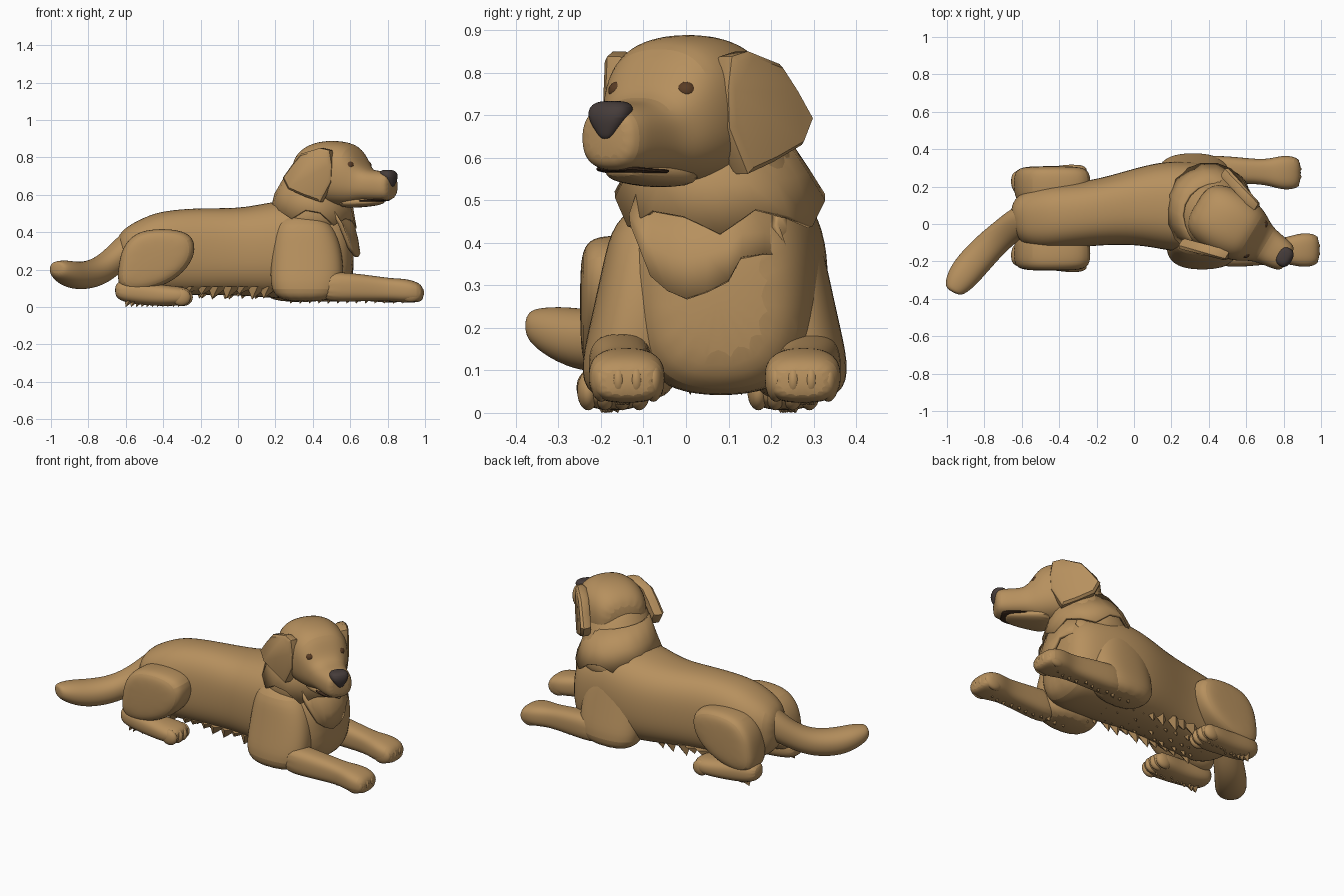
import bpy, bmesh, math, random
from mathutils import Vector as V, Matrix

random.seed(4)


def mat(name, c):
    m = bpy.data.materials.new(name)
    m.diffuse_color = (*c, 1)
    return m


FUR = mat("golden fur", (0.47, 0.28, 0.112))
NOSE = mat("nose dark", (0.06, 0.045, 0.042))
EYE = mat("eye brown", (0.10, 0.045, 0.018))
MOUTH = mat("mouth dark", (0.06, 0.03, 0.015))
HEAD = Matrix.Translation((0.49, 0.013, 0)) @ Matrix.Rotation(math.radians(-31), 4, 'Z')
I4 = Matrix.Identity(4)


def finish(name, bm, m=FUR, M=I4, sub=0):
    bmesh.ops.transform(bm, matrix=M, verts=bm.verts)
    bmesh.ops.recalc_face_normals(bm, faces=bm.faces)
    me = bpy.data.meshes.new(name)
    bm.to_mesh(me)
    bm.free()
    me.materials.append(m)
    ob = bpy.data.objects.new(name, me)
    bpy.context.collection.objects.link(ob)
    if sub:
        ob.modifiers.new("smooth", 'SUBSURF').levels = sub
        ob.modifiers["smooth"].render_levels = sub
    return ob


def bridge(bm, a, b, closed=True):
    n = len(a)
    for i in range(n if closed else n - 1):
        j = (i + 1) % n
        bm.faces.new((a[i], a[j], b[j], b[i]))


def loft(name, rings, m=FUR, M=I4, n=16, power=2.5, sub=2):
    """Skin superelliptic rings given as (centre, u, v)."""
    bm = bmesh.new()
    loops = []
    f = lambda t: math.copysign(abs(t) ** (2 / power), t)
    for c, u, v in rings:
        angles = [2 * math.pi * (i + 0.5) / n for i in range(n)]
        loops.append([bm.verts.new(V(c) + V(u) * f(math.cos(a)) + V(v) * f(math.sin(a))) for a in angles])
    for a, b in zip(loops, loops[1:]):
        bridge(bm, a, b)
    bm.faces.new(loops[0])
    bm.faces.new(loops[-1])
    return finish(name, bm, m, M, sub)


def sweep(name, pts, **kw):
    """Upright rings along a path of (x, y, z, half width, half height)."""
    rings = []
    for i, (x, y, z, w, h) in enumerate(pts):
        a, b = pts[max(i - 1, 0)], pts[min(i + 1, len(pts) - 1)]
        t = V((b[0] - a[0], b[1] - a[1], 0)).normalized()
        rings.append(((x, y, z), V((-t.y, t.x, 0)) * w, V((0, 0, h))))
    return loft(name, rings, **kw)


def stack(name, pts, **kw):
    """Level rings of (z, x, y, radius x, radius y)."""
    return loft(name, [((x, y, z), (rx, 0, 0), (0, ry, 0)) for z, x, y, rx, ry in pts], **kw)


def pillow(name, outline, layers, M=I4, skew=0.0, sub=2):
    """Outline in x,z skinned through layers of (y, scale)."""
    bm = bmesh.new()
    n = len(outline)
    cx = sum(p[0] for p in outline) / n
    cz = sum(p[1] for p in outline) / n
    loops = [[bm.verts.new((cx + (x - cx) * s, y + skew * x, cz + (z - cz) * s))
              for x, z in outline] for y, s in layers]
    for a, b in zip(loops, loops[1:]):
        bridge(bm, a, b)
    bm.faces.new(loops[0])
    bm.faces.new(loops[-1])
    return finish(name, bm, FUR, M, sub)


def balls(name, centres, radii, m=FUR, M=I4):
    bm = bmesh.new()
    for c in centres:
        bmesh.ops.create_icosphere(bm, subdivisions=3, radius=1,
                                   matrix=Matrix.Translation(c) @ Matrix.Diagonal((*radii, 1)))
    return finish(name, bm, m, M)


def tufts(name, items):
    """Pointed locks given as (base, tip, half-width vector, thickness vector)."""
    bm = bmesh.new()
    for base, tip, u, t in items:
        b, u, t = V(base), V(u), V(t)
        vs = [bm.verts.new(p) for p in (b - u, b + t, b + u, b - t)]
        top = bm.verts.new(tip)
        bm.faces.new(vs)
        for i in range(4):
            bm.faces.new((vs[i], vs[(i + 1) % 4], top))
    return finish(name, bm)


def sheet(name, rows, closed, thick):
    """Thin hanging sheet of fur through rows of points."""
    bm = bmesh.new()
    rows = [[bm.verts.new(p) for p in r] for r in rows]
    for a, b in zip(rows, rows[1:]):
        bridge(bm, a, b, closed)
    mod = finish(name, bm).modifiers.new("thickness", 'SOLIDIFY')
    mod.thickness = thick
    mod.offset = 0


def span(x, y, lo, hi, w):
    return (x, y, (lo + hi) / 2, w, (hi - lo) / 2)


# Torso
sweep("torso", [span(*p) for p in (
    (-0.65, 0.01, 0.20, 0.36, 0.07), (-0.61, 0.02, 0.12, 0.425, 0.14), (-0.5, 0.03, 0.07, 0.485, 0.175),
    (-0.4, 0.04, 0.06, 0.52, 0.18), (-0.2, 0.06, 0.06, 0.535, 0.175), (0.0, 0.09, 0.06, 0.53, 0.205),
    (0.15, 0.10, 0.045, 0.56, 0.24), (0.3, 0.09, 0.04, 0.585, 0.25), (0.45, 0.08, 0.035, 0.56, 0.235),
    (0.56, 0.08, 0.04, 0.51, 0.20), (0.62, 0.075, 0.12, 0.43, 0.12))], power=2.6)

# Neck, with the jagged mane draped over the shoulders
stack("neck", [(0.38, 0.38, 0.08, 0.22, 0.22), (0.5, 0.385, 0.08, 0.22, 0.23), (0.58, 0.405, 0.07, 0.205, 0.205),
               (0.66, 0.43, 0.045, 0.185, 0.185), (0.74, 0.45, 0.02, 0.16, 0.165),
               (0.80, 0.46, 0.015, 0.11, 0.11)], power=2.1)
N = 18
rows = []
for z, cx, cy, rx, ry, jag in ((0.67, 0.43, 0.045, 0.17, 0.17, 0), (0.57, 0.405, 0.075, 0.203, 0.208, 0),
                               (0.49, 0.40, 0.08, 0.228, 0.245, 0.03)):
    rows.append([(cx + rx * math.cos(6.2832 * i / N), cy + ry * math.sin(6.2832 * i / N),
                  z - 0.035 * math.cos(6.2832 * i / N) + jag * (-1.2 if i % 3 == 0 else random.uniform(-0.2, 0.8)))
                 for i in range(N)])
sheet("mane", rows, True, 0.014)

# Chest bib with a ragged lower edge
edge = ((-0.13, 0.44), (-0.095, 0.355), (-0.08, 0.32), (-0.04, 0.285), (0.0, 0.268), (0.05, 0.285), (0.10, 0.31),
        (0.13, 0.365), (0.18, 0.372), (0.24, 0.365), (0.21, 0.44))
bulge = lambda y: 0.645 - 2.6 * (y - 0.06) ** 2
sheet("chest_bib", [[(bulge(y) - 0.05, 0.07 + (y - 0.07) * 0.9, 0.52) for y, z in edge],
                    [(bulge(y) - 0.015, y, 0.6 * z + 0.4 * 0.5) for y, z in edge],
                    [(bulge(y), y, z) for y, z in edge]], False, 0.02)

# Skull with muzzle, in head space (x forward)
sweep("head", [span(x, 0, lo, hi, w) for x, lo, hi, w in (
    (-0.19, 0.62, 0.80, 0.11), (-0.12, 0.55, 0.87, 0.165), (-0.02, 0.54, 0.895, 0.185),
    (0.08, 0.535, 0.89, 0.18), (0.155, 0.54, 0.868, 0.155), (0.2, 0.555, 0.785, 0.125),
    (0.24, 0.565, 0.735, 0.105), (0.31, 0.565, 0.73, 0.093), (0.375, 0.568, 0.722, 0.082),
    (0.395, 0.595, 0.70, 0.055))], M=HEAD, power=2.5)
sweep("lower_jaw", [span(x, 0, lo, hi, w) for x, lo, hi, w in (
    (0.08, 0.525, 0.59, 0.11), (0.2, 0.533, 0.59, 0.085), (0.28, 0.54, 0.585, 0.065),
    (0.335, 0.555, 0.585, 0.04))], M=HEAD)
sweep("mouth", [(x, 0, z, w, 0.008) for x, z, w in (
    (0.2, 0.568, 0.09), (0.27, 0.568, 0.081), (0.33, 0.572, 0.068), (0.362, 0.576, 0.045))], m=MOUTH, M=HEAD, sub=1)

# Nose
stack("nose", [(0.642, 0.387, 0, 0.012, 0.012), (0.662, 0.38, 0, 0.026, 0.03), (0.695, 0.372, 0, 0.042, 0.056),
               (0.722, 0.365, 0, 0.040, 0.054), (0.734, 0.36, 0, 0.025, 0.032)], m=NOSE, M=HEAD)

# Eyes and ears
for s, side in ((-1, "right"), (1, "left")):
    balls("eye_" + side, [(0.176, s * 0.091, 0.757)], (0.027, 0.027, 0.024), EYE, HEAD)
    pillow("ear_" + side, [(-0.05, 0.82), (0.05, 0.85), (0.10, 0.838), (0.112, 0.76), (0.108, 0.67), (0.05, 0.562),
                           (-0.03, 0.59), (-0.12, 0.63), (-0.15, 0.69), (-0.10, 0.76)],
           [(s * 0.15, 0.93), (s * 0.165, 1), (s * 0.198, 1.0), (s * 0.211, 0.9)], HEAD, skew=-s * 0.27, sub=0)

# Limbs: the right side is given, the left is reflected with its own x shift
for side, fy, hy, dx in (("right", lambda y: y, lambda y: y, 0.0),
                         ("left", lambda y: 0.135 - y, lambda y: 0.06 - y, -0.1)):
    stack("upper_arm_" + side, [(z, x + dx / 2, fy(y), rx, ry) for z, x, y, rx, ry in (
        (0.025, 0.36, -0.13, 0.13, 0.09), (0.09, 0.365, -0.135, 0.195, 0.12), (0.2, 0.37, -0.115, 0.2, 0.115),
        (0.35, 0.365, -0.085, 0.185, 0.112), (0.45, 0.35, -0.06, 0.155, 0.115), (0.5, 0.34, -0.02, 0.09, 0.08))])
    sweep("foreleg_" + side, [(x + dx, fy(y), z, w, h) for x, y, z, w, h in (
        (0.42, -0.155, 0.11, 0.08, 0.085), (0.6, -0.155, 0.107, 0.075, 0.078), (0.76, -0.145, 0.097, 0.066, 0.066),
        (0.83, -0.142, 0.092, 0.075, 0.062), (0.89, -0.14, 0.087, 0.093, 0.066), (0.96, -0.138, 0.08, 0.09, 0.056),
        (0.993, -0.138, 0.07, 0.06, 0.035))], power=2.8)
    balls("front_toes_" + side, [(0.942 + dx - abs(o) * 0.3, fy(-0.138) + o, 0.076)
                                 for o in (-0.061, -0.021, 0.021, 0.061)], (0.06, 0.026, 0.05))
    # Thigh, hind foot and toes
    pillow("thigh_" + side, [(-0.64, 0.22), (-0.62, 0.32), (-0.55, 0.40), (-0.44, 0.42), (-0.32, 0.415), (-0.235, 0.38),
                             (-0.225, 0.28), (-0.29, 0.18), (-0.40, 0.11), (-0.55, 0.07), (-0.65, 0.10)],
           [(hy(-0.02), 0.9), (hy(-0.12), 1.0), (hy(-0.2), 1.0), (hy(-0.235), 0.9), (hy(-0.25), 0.6)])
    sweep("hind_foot_" + side, [(x, hy(y), z, w, h) for x, y, z, w, h in (
        (-0.66, -0.16, 0.09, 0.05, 0.04), (-0.6, -0.165, 0.085, 0.075, 0.065), (-0.45, -0.17, 0.065, 0.075, 0.06),
        (-0.36, -0.17, 0.06, 0.09, 0.055), (-0.29, -0.17, 0.058, 0.09, 0.05), (-0.25, -0.17, 0.06, 0.06, 0.03))])
    balls("hind_toes_" + side, [(-0.285 - abs(o) * 0.3, hy(-0.17) + o, 0.052) for o in (-0.06, -0.02, 0.02, 0.06)],
          (0.05, 0.026, 0.046))
    # Feathered fringe under the legs
    fringe = []
    for x0, x1, y, z, lo in ((0.4 + dx, 0.9 + dx, fy(-0.15), 0.055, 0.018), (-0.58, -0.3, hy(-0.18), 0.035, 0.0)):
        for i in range(11):
            x = x0 + (x1 - x0) * i / 10
            fringe.append(((x, y, z), (x - 0.02, y + random.uniform(-0.02, 0.02), lo), (0.026, 0, 0), (0, 0.04, 0)))
    tufts("leg_fringe_" + side, fringe)

# Belly fringe
tufts("belly_fringe", [((x, y, 0.11), (x - 0.03, y, random.uniform(0.04, 0.07)), (0.055, 0, 0), (0, 0.035, 0))
                       for y in (-0.05, 0.01, 0.07, 0.13, 0.19)
                       for x in (-0.38 + 0.07 * i + random.uniform(-0.015, 0.015) for i in range(11))])

# Tail
sweep("tail", [(-0.54, 0.03, 0.34, 0.10, 0.11), (-0.62, 0.01, 0.295, 0.085, 0.10), (-0.69, -0.045, 0.225, 0.08, 0.085),
               (-0.77, -0.115, 0.175, 0.085, 0.075), (-0.86, -0.21, 0.165, 0.09, 0.076), (-0.92, -0.285, 0.182, 0.085, 0.07),
               (-0.96, -0.345, 0.2, 0.062, 0.048), (-0.97, -0.365, 0.208, 0.035, 0.03)], power=2.2)

# Soft shading with crisp edges
for ob in bpy.data.objects:
    ob.select_set(True)
bpy.context.view_layer.objects.active = bpy.data.objects["torso"]
bpy.ops.object.shade_smooth_by_angle(angle=math.radians(35))
